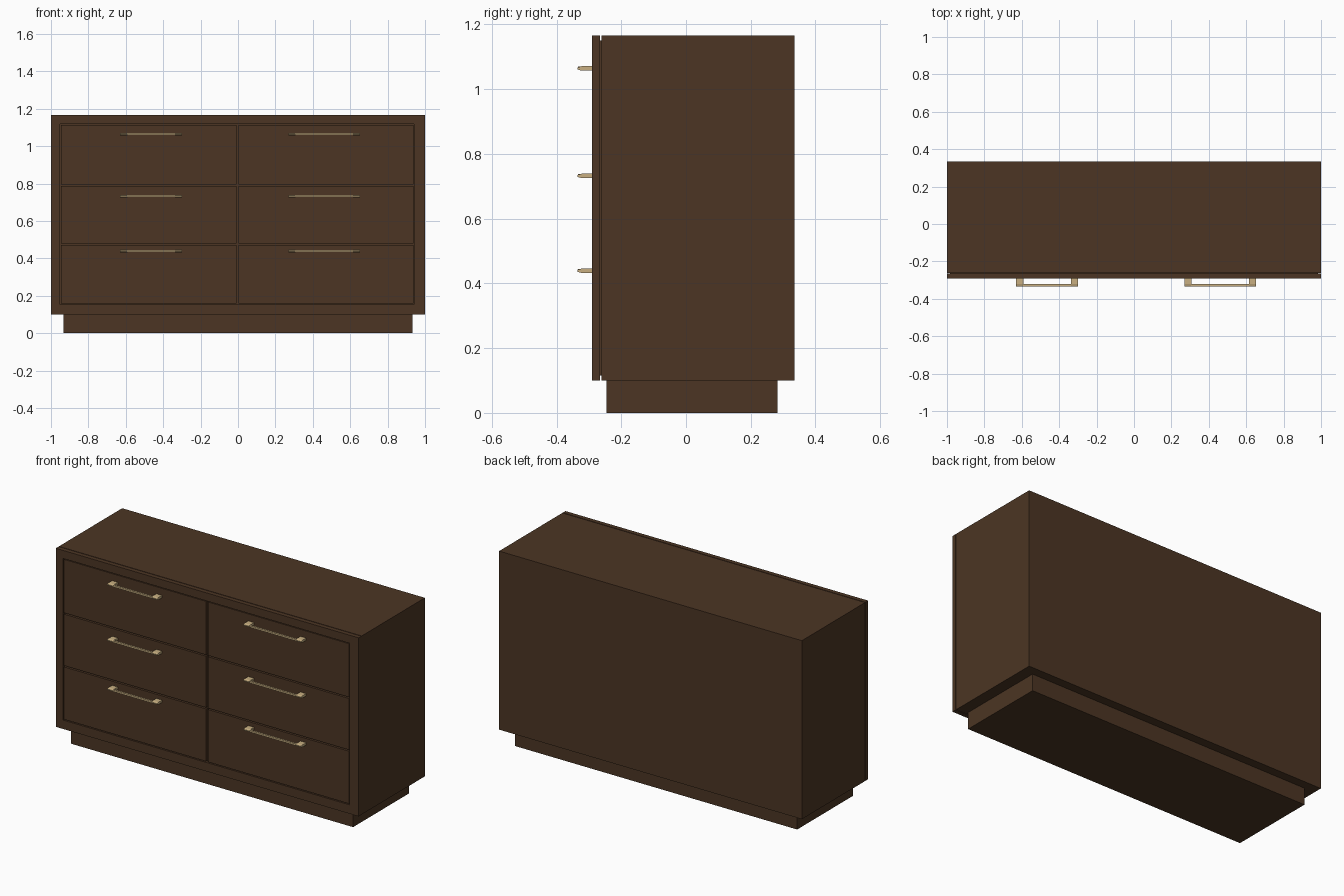
import bpy, bmesh

if "Cube" in bpy.data.objects:
    bpy.data.objects.remove(bpy.data.objects["Cube"])


def material(name, rgb):
    m = bpy.data.materials.new(name)
    m.diffuse_color = (*rgb, 1)
    m.use_nodes = True
    m.node_tree.nodes["Principled BSDF"].inputs["Base Color"].default_value = m.diffuse_color
    return m


wood = material("dark brown wood", (0.072, 0.036, 0.017))
brass = material("pale brass", (0.58, 0.43, 0.22))


def finish(name, bm, mat):
    bmesh.ops.recalc_face_normals(bm, faces=bm.faces)
    me = bpy.data.meshes.new(name)
    bm.to_mesh(me)
    bm.free()
    me.materials.append(mat)
    ob = bpy.data.objects.new(name, me)
    bpy.context.collection.objects.link(ob)
    return ob


def add_box(bm, x, y, z):
    vs = bmesh.ops.create_cube(bm, size=1)["verts"]
    for v in vs:
        for i, (a, b) in enumerate((x, y, z)):
            v.co[i] = a if v.co[i] < 0 else b


def box(name, x, y, z, mat=wood):
    bm = bmesh.new()
    add_box(bm, x, y, z)
    return finish(name, bm, mat)


def add_prism(bm, profile, x0, x1):
    """Extrude a (y, z) profile along x."""
    face = bm.faces.new([bm.verts.new((x0, y, z)) for y, z in profile])
    new = bmesh.ops.extrude_face_region(bm, geom=[face])["geom"]
    moved = [g for g in new if isinstance(g, bmesh.types.BMVert)]
    bmesh.ops.translate(bm, verts=moved, vec=(x1 - x0, 0, 0))


# Plinth, main case and the recessed core behind the front frame
box("plinth", (-0.932, 0.932), (-0.245, 0.282), (0, 0.101))
box("case", (-1, 1), (-0.261, 0.335), (0.10, 1.166))
box("front_core", (-0.985, 0.985), (-0.272, -0.255), (0.115, 1.15))

# Front frame around the drawers
FY = (-0.291, -0.265)
frame = bmesh.new()
add_box(frame, (-1, -0.952), FY, (0.10, 1.166))
add_box(frame, (0.942, 1), FY, (0.10, 1.166))
add_box(frame, (-0.952, 0.942), FY, (1.118, 1.166))
add_box(frame, (-0.952, 0.942), FY, (0.10, 0.153))
finish("front_frame", frame, wood)

# Drawer fronts and bar pulls: (drawer x range, handle x range)
columns = {"left": ((-0.947, -0.009), (-0.63, -0.30)),
           "right": ((0.003, 0.937), (0.27, 0.652))}
rows = {"bottom": (0.158, 0.471, 0.439),
        "middle": (0.479, 0.786, 0.732),
        "top": (0.794, 1.113, 1.064)}
for side, (dx, (h0, h1)) in columns.items():
    for row, (z0, z1, hz) in rows.items():
        box(f"{row}_{side}_drawer", dx, (-0.289, -0.268), (z0, z1))
        bm = bmesh.new()
        # Posts with a tapered nose
        post = [(-0.285, hz - 0.007), (-0.285, hz + 0.007), (-0.322, hz + 0.007),
                (-0.335, hz + 0.003), (-0.335, hz - 0.003), (-0.322, hz - 0.007)]
        add_prism(bm, post, h0, h0 + 0.038)
        add_prism(bm, post, h1 - 0.038, h1)
        # Slim bar between them
        add_box(bm, (h0 + 0.036, h1 - 0.036), (-0.333, -0.321), (hz - 0.004, hz + 0.006))
        finish(f"{row}_{side}_handle", bm, brass)
